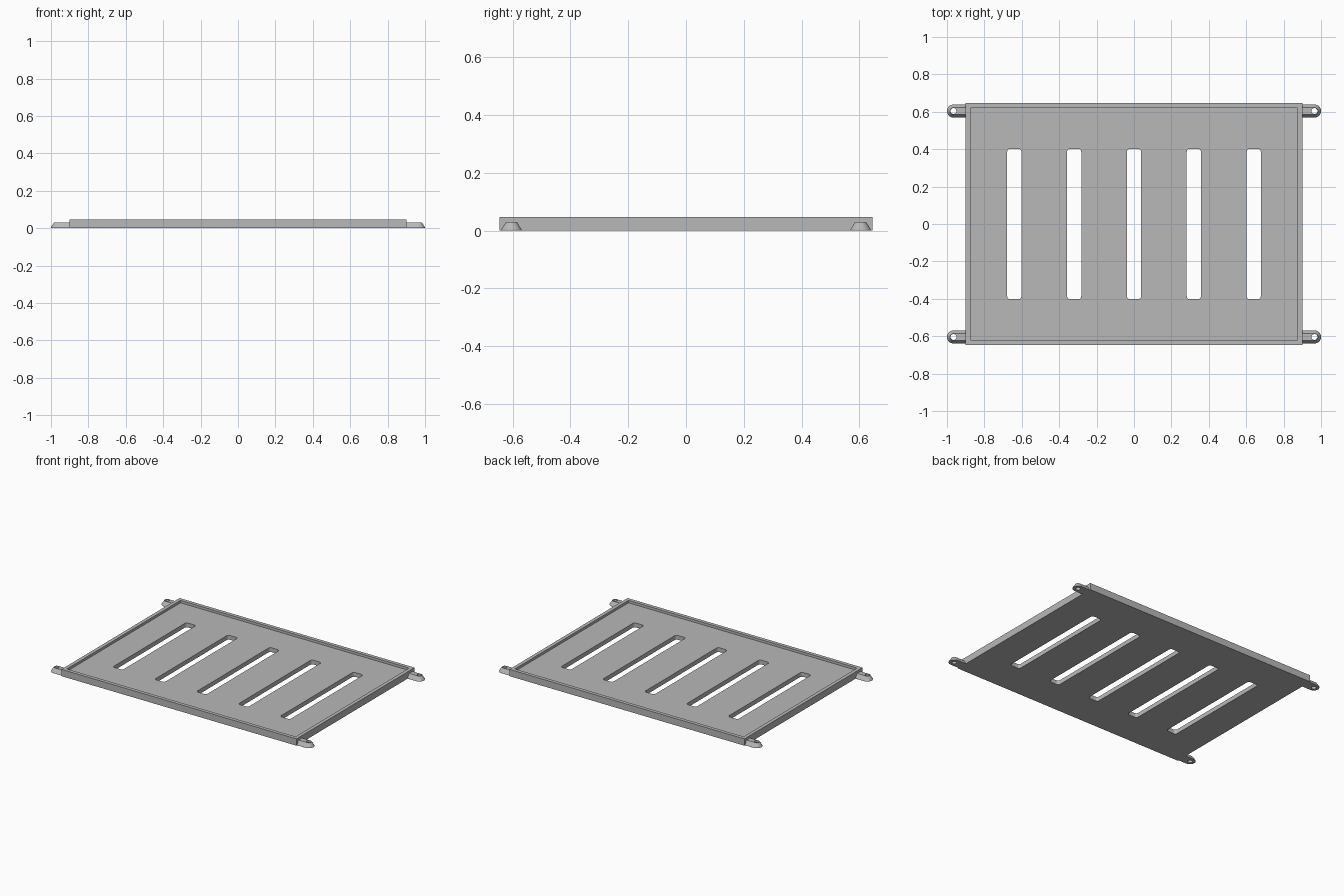
import bpy, bmesh
from math import pi, cos, sin

if "Cube" in bpy.data.objects:
    bpy.data.objects.remove(bpy.data.objects["Cube"])

grey = bpy.data.materials.new("light_grey")
grey.use_nodes = True
grey.diffuse_color = (0.48, 0.48, 0.48, 1)
grey.node_tree.nodes["Principled BSDF"].inputs["Base Color"].default_value = grey.diffuse_color

HALF_X, HALF_Y, HEIGHT = 0.9, 0.646, 0.047
RIM, FLOOR = 0.025, 0.03


def arc(cx, cy, r, a0, a1, n):
    return [(cx + r * cos(a0 + (a1 - a0) * i / n), cy + r * sin(a0 + (a1 - a0) * i / n))
            for i in range(n + 1)]


def rounded_rect(cx, cy, hx, hy, r, n=5):
    corners = ((1, 1), (-1, 1), (-1, -1), (1, -1))
    return [p for k, (sx, sy) in enumerate(corners)
            for p in arc(cx + sx * (hx - r), cy + sy * (hy - r), r, k * pi / 2, (k + 1) * pi / 2, n)]


def rect(hx, hy):
    return [(hx, hy), (-hx, hy), (-hx, -hy), (hx, -hy)]


def loft(name, layers):
    """Solid through stacked outlines, each given as (outline, z)."""
    bm = bmesh.new()
    rings = [[bm.verts.new((x, y, z)) for x, y in outline] for outline, z in layers]
    for low, high in zip(rings, rings[1:]):
        n = len(low)
        for i in range(n):
            j = (i + 1) % n
            bm.faces.new((low[i], low[j], high[j], high[i]))
    bm.faces.new(rings[0])
    bm.faces.new(rings[-1])
    bmesh.ops.recalc_face_normals(bm, faces=bm.faces)
    mesh = bpy.data.meshes.new(name)
    bm.to_mesh(mesh)
    bm.free()
    mesh.materials.append(grey)
    obj = bpy.data.objects.new(name, mesh)
    bpy.context.collection.objects.link(obj)
    return obj


def activate(obj):
    bpy.ops.object.select_all(action='DESELECT')
    obj.select_set(True)
    bpy.context.view_layer.objects.active = obj


def cut(obj, cutter):
    mod = obj.modifiers.new("cut", 'BOOLEAN')
    mod.operation = 'DIFFERENCE'
    mod.solver = 'EXACT'
    mod.object = cutter
    activate(obj)
    bpy.ops.object.modifier_apply(modifier=mod.name)
    bpy.data.objects.remove(cutter)


def finish(obj):
    activate(obj)
    bpy.ops.object.shade_smooth_by_angle(angle=pi / 6)


# Tray with a raised rim and five long slots
tray = loft("tray", [(rect(HALF_X, HALF_Y), 0), (rect(HALF_X, HALF_Y), HEIGHT)])
pocket = rect(HALF_X - RIM, HALF_Y - RIM)
cut(tray, loft("pocket_cutter", [(pocket, FLOOR), (pocket, 0.1)]))
for i in range(-2, 3):
    slot = rounded_rect(0.32 * i, 0, 0.038, 0.402, 0.016)
    cut(tray, loft("slot_cutter", [(slot, -0.1), (slot, 0.1)]))
finish(tray)


# Sloped mounting tabs, each with a screw hole
def tab_outline(sx, sy, r):
    cx, cy = 0.965, 0.604
    pts = arc(cx, cy, r, -pi / 2, pi / 2, 16) + [(0.89, cy + r), (0.89, cy - r)]
    return [(sx * x, sy * y) for x, y in pts]


for sx, side in ((1, "left"), (-1, "right")):
    for sy, end in ((-1, "front"), (1, "back")):
        tab = loft(f"{end}_{side}_tab", [(tab_outline(sx, sy, r), z) for r, z in
                                         ((0.035, 0), (0.035, 0.004), (0.0185, 0.03))])
        hole = arc(sx * 0.965, sy * 0.604, 0.0155, 0, 2 * pi * 23 / 24, 23)
        cut(tab, loft("hole_cutter", [(hole, -0.1), (hole, 0.1)]))
        finish(tab)
